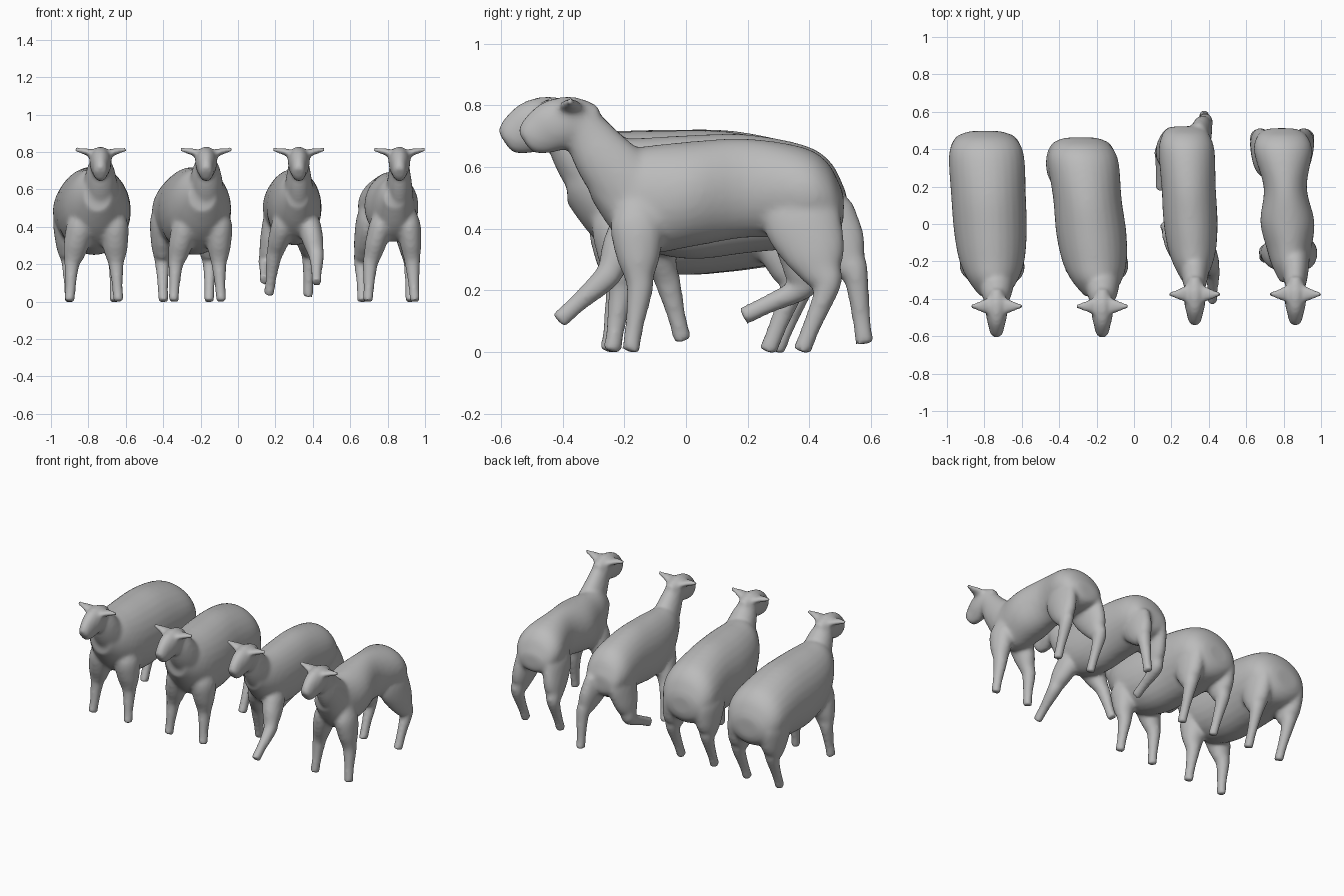
import bpy, bmesh, math
from mathutils import Vector

default = bpy.data.objects.get("Cube")
if default:
    bpy.data.objects.remove(default)

grey = bpy.data.materials.new("plain_grey")
grey.use_nodes = True
tone = (0.5, 0.5, 0.5, 1)
grey.diffuse_color = tone
grey.node_tree.nodes["Principled BSDF"].inputs["Base Color"].default_value = tone


def ring(centre, wide, deep):
    return Vector((*centre, wide, deep))


def flowing(rings, parts=4):
    """Rings with smooth in-between rings added."""
    result = []
    for i in range(len(rings) - 1):
        b, c = rings[i], rings[i + 1]
        a, d = rings[max(i - 1, 0)], rings[min(i + 2, len(rings) - 1)]
        for k in range(parts):
            t = k / parts
            result.append(b + (c - a) * (t / 2) + (a * 2 - b * 5 + c * 4 - d) * (t * t / 2)
                          + (b * 3 - a - c * 3 + d) * (t ** 3 / 2))
    return result + [rings[-1]]


def tube(bm, rings, side=Vector((1, 0, 0)), upright=False, count=20):
    """Closed loft through rings of centre, half width and half depth."""
    rings = flowing(rings)
    loops = []
    for i, r in enumerate(rings):
        ahead = rings[min(i + 1, len(rings) - 1)].xyz
        behind = rings[max(i - 1, 0)].xyz
        along = Vector((0, -1, 0)) if upright else (ahead - behind).normalized()
        across = (side - along * side.dot(along)).normalized()
        up = along.cross(across)
        loop = []
        for k in range(count):
            a = math.tau * k / count
            loop.append(bm.verts.new(r.xyz + across * r[3] * math.cos(a) + up * r[4] * math.sin(a)))
        loops.append(loop)
    for low, high in zip(loops, loops[1:]):
        for k in range(count):
            n = (k + 1) % count
            bm.faces.new((low[k], low[n], high[n], high[k]))
    bm.faces.new(loops[0][::-1])
    bm.faces.new(loops[-1])


def leg(bm, hip, joint, foot, thigh, bulk):
    hip, joint, foot = Vector(hip), Vector(joint), Vector(foot)
    tube(bm, [
        ring(hip + Vector((0, 0, 0.1)), 0.02, thigh * 0.4),
        ring(hip, bulk, thigh),
        ring(hip.lerp(joint, 0.5), bulk * 0.95, thigh * 0.85),
        ring(hip.lerp(joint, 0.8), bulk * 0.78, thigh * 0.58),
        ring(joint, 0.041, 0.043),
        ring(joint.lerp(foot, 0.6), 0.029, 0.031),
        ring(foot, 0.029, 0.031),
    ])


def body(bm, rear, chest, lift, widths, bellies):
    # Barrel from tail to breast, leaning from the rear axis to the front axis
    steps = (1, 0.95, 0.85, 0.62, 0.4, 0.22, 0.1, 0)
    backs = (0.54, 0.615, 0.665, 0.693, 0.683, 0.668, 0.655, 0.6)
    rings = []
    for t, top, wide, low in zip(steps, backs, widths, bellies):
        x, y = (chest[k] + (rear[k] - chest[k]) * t for k in (0, 1))
        top += lift * (1 - t)
        rings.append(ring((x, y, (top + low) / 2), wide, (top - low) / 2))
    # Rounded rump
    rump = rings[0].copy()
    rump.y += 0.012
    rump[3] *= 0.55
    rump[4] *= 0.55
    tube(bm, [rump] + rings, upright=True, count=28)


def head(bm, x, nose, neck):
    # Neck, skull with blunt muzzle, and ears, measured back from the nose
    def at(back, z, dx=0):
        return Vector((x + dx, nose + back, z))
    tube(bm, [ring(at(0.36, 0.52), neck * 1.3, 0.12), ring(at(0.27, 0.62), neck * 1.15, 0.1),
              ring(at(0.215, 0.7), neck * 0.95, 0.08), ring(at(0.18, 0.755), 0.052, 0.064)])
    tube(bm, [ring(at(0.25, 0.765), 0.03, 0.035), ring(at(0.18, 0.755), 0.056, 0.075),
              ring(at(0.11, 0.737), 0.057, 0.086), ring(at(0.055, 0.71), 0.044, 0.075),
              ring(at(0.018, 0.69), 0.036, 0.055), ring(at(0.005, 0.682), 0.026, 0.035)])
    for s in (-1, 1):
        tube(bm, [ring(at(0.16, 0.78, s * 0.02), 0.055, 0.025),
                  ring(at(0.155, 0.8, s * 0.07), 0.038, 0.02),
                  ring(at(0.155, 0.815, s * 0.142), 0.01, 0.012)], side=Vector((0, 1, 0)), count=12)


def sheep(name, rear, chest, lift, widths, bellies, face, bulk, legs):
    bm = bmesh.new()
    body(bm, rear, chest, lift, widths, bellies)
    head(bm, *face)
    for parts in legs:
        leg(bm, *parts, bulk)
    bmesh.ops.recalc_face_normals(bm, faces=bm.faces)
    mesh = bpy.data.meshes.new(name)
    bm.to_mesh(mesh)
    bm.free()
    mesh.materials.append(grey)
    obj = bpy.data.objects.new(name, mesh)
    bpy.context.collection.objects.link(obj)
    # Fuse the lofts into one soft skin
    fuse = obj.modifiers.new("fuse", 'REMESH')
    fuse.mode = 'VOXEL'
    fuse.voxel_size = 0.011
    fuse.use_smooth_shade = True
    soften = obj.modifiers.new("soften", 'SMOOTH')
    soften.factor = 0.5
    soften.iterations = 12


def standing(rear, chest, front_feet, hind_feet, front_y, hind_y, shoulder, hip):
    """Four planted legs; feet are given by their x positions."""
    legs = []
    for s, fx, hx in zip((-1, 1), front_feet, hind_feet):
        legs.append(((chest[0] + s * shoulder, front_y + 0.02, 0.42),
                     (fx - s * 0.012, front_y + 0.03, 0.2), (fx, front_y, 0), 0.085))
        legs.append(((rear[0] + s * hip, rear[1] - 0.13, 0.45),
                     (hx + s * 0.005, hind_y + 0.085, 0.215), (hx, hind_y, 0), 0.125))
    return legs


# Two heavy sheep
rear, chest = (-0.795, 0.485), (-0.75, -0.385)
sheep("heavy_sheep", rear, chest, 0.065,
      (0.12, 0.175, 0.202, 0.2, 0.195, 0.175, 0.135, 0.075),
      (0.35, 0.31, 0.29, 0.26, 0.25, 0.29, 0.37, 0.48), (-0.735, -0.595, 0.08), 0.072,
      standing(rear, chest, (-0.9, -0.64), (-0.9, -0.66), -0.25, 0.29, 0.09, 0.12))

rear, chest = (-0.285, 0.45), (-0.19, -0.385)
sheep("broad_sheep", rear, chest, 0.06,
      (0.12, 0.165, 0.19, 0.183, 0.188, 0.172, 0.135, 0.075),
      (0.35, 0.31, 0.29, 0.26, 0.25, 0.29, 0.37, 0.48), (-0.17, -0.595, 0.08), 0.068,
      standing(rear, chest, (-0.345, -0.09), (-0.4, -0.155), -0.24, 0.265, 0.09, 0.115))

# Walking sheep with each leg mid stride
sheep("walking_sheep", (0.275, 0.51), (0.32, -0.31), 0.035,
      (0.1, 0.13, 0.15, 0.145, 0.145, 0.13, 0.1, 0.06),
      (0.39, 0.36, 0.34, 0.32, 0.3, 0.33, 0.4, 0.5), (0.325, -0.53, 0.065), 0.06, [
          ((0.245, -0.13, 0.43), (0.19, -0.06, 0.23), (0.165, -0.01, 0.035), 0.08),
          ((0.38, -0.16, 0.42), (0.42, -0.26, 0.24), (0.42, -0.415, 0.1), 0.08),
          ((0.2, 0.4, 0.46), (0.15, 0.38, 0.21), (0.14, 0.185, 0.115), 0.12),
          ((0.34, 0.42, 0.46), (0.38, 0.55, 0.25), (0.375, 0.58, 0.025), 0.12)])

# Slim sheep with a narrow waist
rear, chest = (0.79, 0.5), (0.84, -0.31)
sheep("slim_sheep", rear, chest, 0,
      (0.1, 0.14, 0.155, 0.115, 0.145, 0.12, 0.095, 0.06),
      (0.4, 0.38, 0.37, 0.37, 0.34, 0.32, 0.38, 0.5), (0.863, -0.53, 0.06), 0.06,
      standing(rear, chest, (0.695, 0.945), (0.665, 0.92), -0.18, 0.375, 0.075, 0.095))
